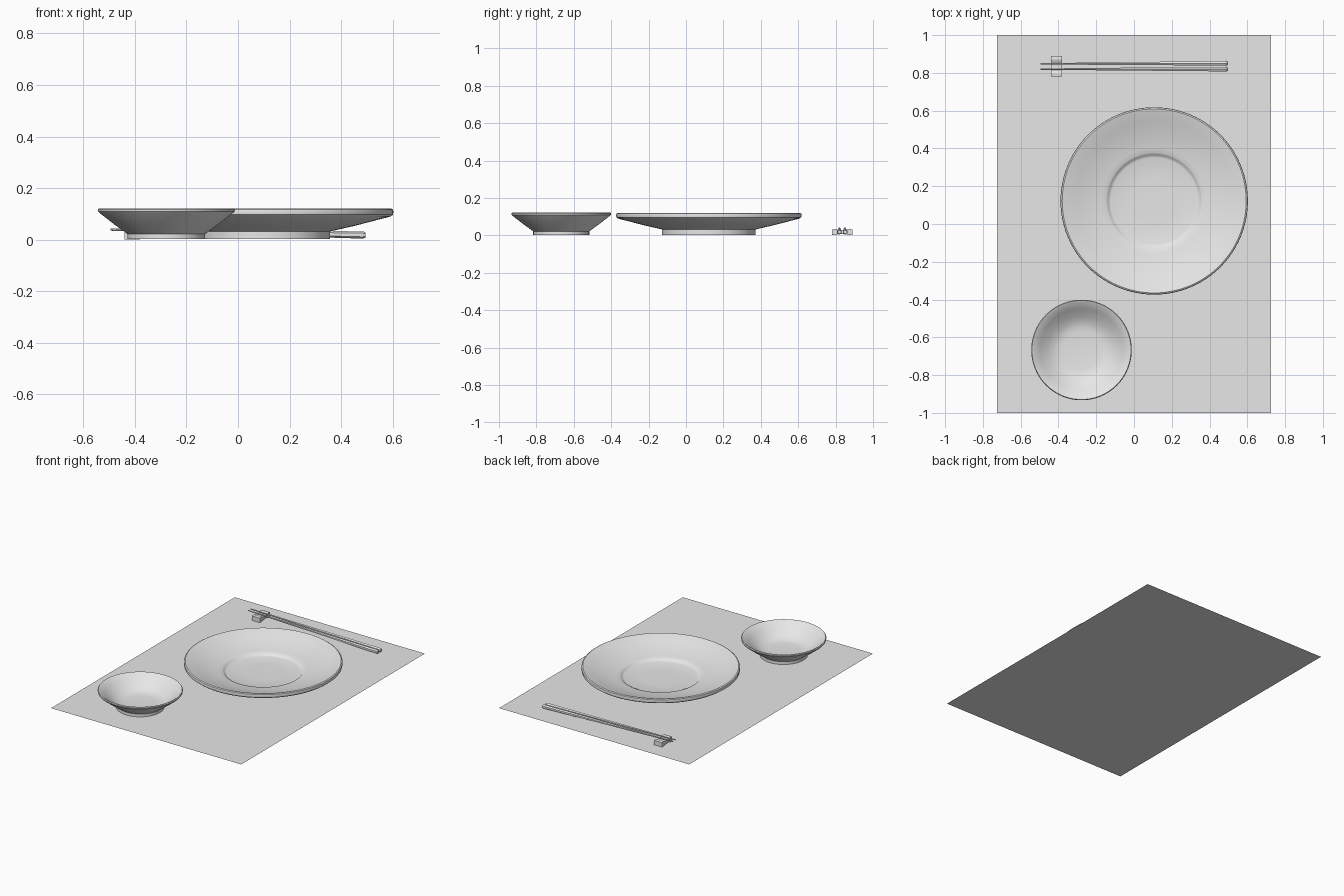
import bpy, bmesh, math
from mathutils import Vector

if "Cube" in bpy.data.objects:
    bpy.data.objects.remove(bpy.data.objects["Cube"])

grey = bpy.data.materials.new("light_grey")
grey.use_nodes = True
grey.diffuse_color = (0.8, 0.8, 0.8, 1)
grey.node_tree.nodes["Principled BSDF"].inputs["Base Color"].default_value = (0.8, 0.8, 0.8, 1)


def finish(name, bm, smooth=False):
    bmesh.ops.recalc_face_normals(bm, faces=bm.faces)
    mesh = bpy.data.meshes.new(name)
    bm.to_mesh(mesh)
    bm.free()
    mesh.materials.append(grey)
    obj = bpy.data.objects.new(name, mesh)
    bpy.context.collection.objects.link(obj)
    if smooth:
        bpy.ops.object.select_all(action="DESELECT")
        obj.select_set(True)
        bpy.context.view_layer.objects.active = obj
        bpy.ops.object.shade_smooth_by_angle(angle=math.radians(35))
    return obj


def lathe(name, profile, x, y, steps=96):
    """Spin an (r, z) profile around a vertical axis."""
    bm = bmesh.new()
    verts = [bm.verts.new((r, 0, z)) for r, z in profile]
    edges = [bm.edges.new(pair) for pair in zip(verts, verts[1:])]
    bmesh.ops.spin(bm, geom=verts + edges, cent=(0, 0, 0), axis=(0, 0, 1),
                   angle=math.tau, steps=steps, use_duplicate=False)
    bmesh.ops.remove_doubles(bm, verts=bm.verts, dist=0.0005)
    finish(name, bm, smooth=True).location = (x, y, 0)


def extrude_x(name, outline, x0, x1):
    """Extrude a (y, z) outline along x."""
    bm = bmesh.new()
    face = bm.faces.new([bm.verts.new((x0, y, z)) for y, z in outline])
    new = bmesh.ops.extrude_face_region(bm, geom=[face])["geom"]
    moved = [v for v in new if isinstance(v, bmesh.types.BMVert)]
    bmesh.ops.translate(bm, verts=moved, vec=(x1 - x0, 0, 0))
    finish(name, bm)


def chopstick(name, tip, butt, r_tip, r_butt):
    """Tapered hexagonal stick with a chamfered butt."""
    tip, butt = Vector(tip), Vector(butt)
    bm = bmesh.new()
    rings = []
    for t, r in ((0, r_tip), (0.99, r_butt), (1, r_butt * 0.7)):
        c = tip.lerp(butt, t)
        rings.append([bm.verts.new((c.x, c.y + r * math.sin(i * math.tau / 6),
                                    c.z + r * math.cos(i * math.tau / 6)))
                      for i in range(6)])
    for a, b in zip(rings, rings[1:]):
        for i in range(6):
            j = (i + 1) % 6
            bm.faces.new((a[i], a[j], b[j], b[i]))
    bm.faces.new(rings[0])
    bm.faces.new(rings[-1])
    finish(name, bm)


# Placemat: one flat sheet
bm = bmesh.new()
bm.faces.new([bm.verts.new((x, y, 0)) for x, y in
              ((-0.725, -1), (0.725, -1), (0.725, 1), (-0.725, 1))])
mat = finish("placemat", bm)
if mat.data.polygons[0].normal.z < 0:
    mat.data.flip_normals()

# Plate: foot ring, flared outside, rounded rim, sunken well
lathe("plate", [(0, 0.002), (0.25, 0.002), (0.25, 0.032), (0.35, 0.055), (0.485, 0.09),
                (0.494, 0.097), (0.496, 0.108), (0.494, 0.117), (0.487, 0.121),
                (0.478, 0.119), (0.42, 0.098), (0.34, 0.074), (0.28, 0.062),
                (0.255, 0.058), (0.247, 0.054), (0.24, 0.046), (0.23, 0.043),
                (0.12, 0.04), (0, 0.04)], 0.107, 0.122)

# Bowl: steeper sides and a softly curved inside
lathe("bowl", [(0, 0.002), (0.15, 0.002), (0.15, 0.022), (0.2, 0.058), (0.258, 0.103),
               (0.265, 0.11), (0.266, 0.117), (0.262, 0.122), (0.255, 0.12),
               (0.22, 0.09), (0.18, 0.06), (0.15, 0.043), (0.125, 0.035),
               (0.1, 0.032), (0, 0.031)], -0.278, -0.667)

# Chopstick rest: saddle-topped block with a shallow arch below
extrude_x("chopstick_rest",
          [(0.78, 0.001), (0.802, 0.001), (0.812, 0.007), (0.858, 0.007), (0.868, 0.001),
           (0.89, 0.001), (0.89, 0.032), (0.872, 0.034), (0.856, 0.028), (0.835, 0.026),
           (0.814, 0.028), (0.798, 0.034), (0.78, 0.032)], -0.44, -0.38)

# Pair of chopsticks, tips raised on the rest
for label, y_tip, y_butt in (("back", 0.848, 0.851), ("front", 0.82, 0.82)):
    chopstick("chopstick_" + label, (-0.495, y_tip, 0.039), (0.495, y_butt, 0.018),
              0.004, 0.014)
